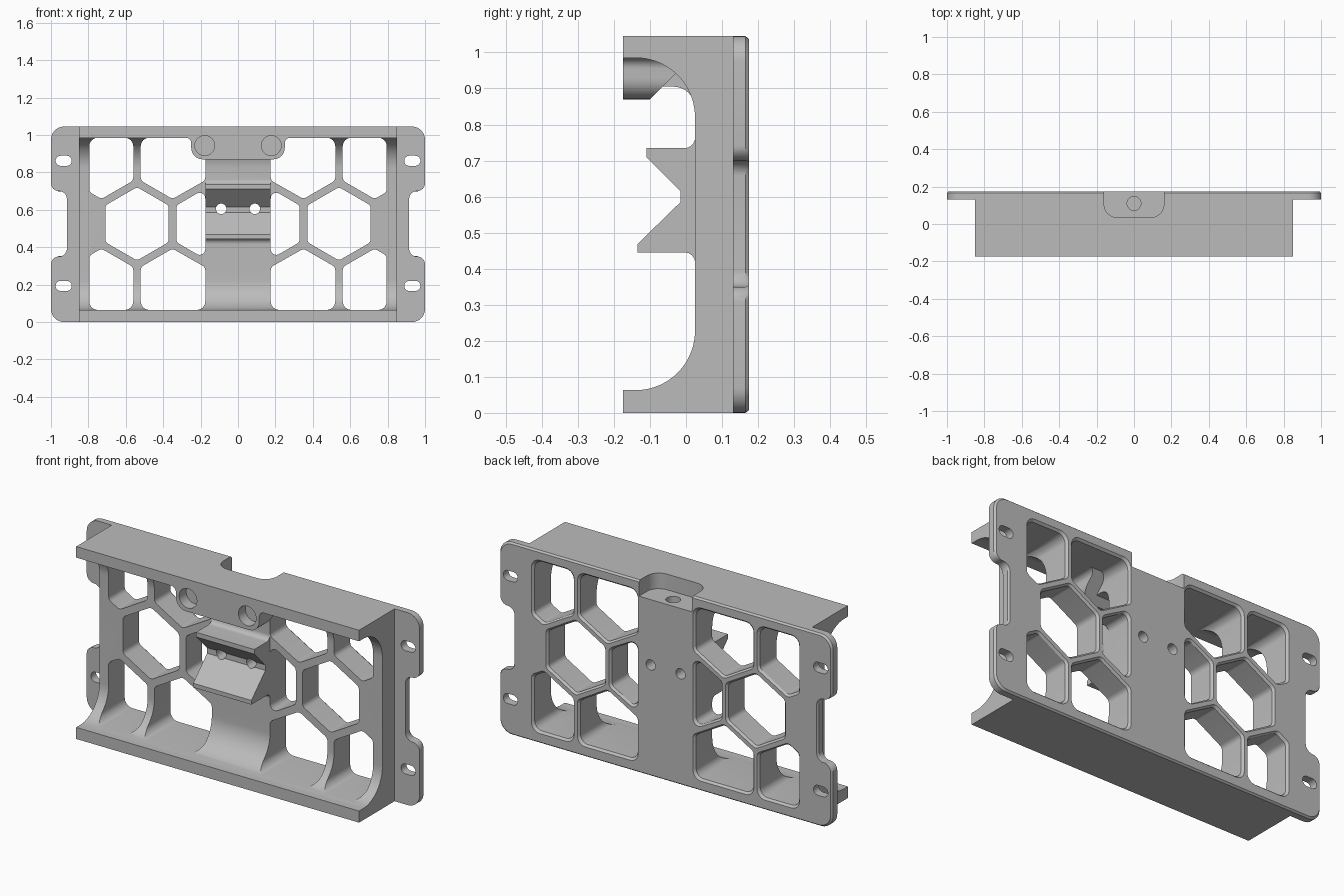
import bpy, bmesh, math
from mathutils import Vector

cube = bpy.data.objects.get("Cube")
if cube:
    bpy.data.objects.remove(cube, do_unlink=True)

grey = bpy.data.materials.new("plain_grey")
grey.use_nodes = True
colour = (0.5, 0.5, 0.5, 1)
grey.diffuse_color = colour
grey.node_tree.nodes["Principled BSDF"].inputs["Base Color"].default_value = colour


def rounded(corners, steps=8):
    """Outline from (u, v, radius) corners, each one filleted."""
    out = []
    for i, c in enumerate(corners):
        p = Vector(c[:2])
        r = c[2] if len(c) > 2 else 0
        if not r:
            out.append(p)
            continue
        a = (Vector(corners[i - 1][:2]) - p).normalized()
        b = (Vector(corners[(i + 1) % len(corners)][:2]) - p).normalized()
        half = a.angle(b) / 2
        centre = p + (a + b).normalized() * r / math.sin(half)
        start = p + a * r / math.tan(half) - centre
        end = p + b * r / math.tan(half) - centre
        sweep = start.angle_signed(end)
        for k in range(steps + 1):
            t = -sweep * k / steps
            out.append(centre + Vector((start.x * math.cos(t) - start.y * math.sin(t),
                                        start.x * math.sin(t) + start.y * math.cos(t))))
    return out


def circle(u, v, r, n=40):
    return [Vector((u + r * math.cos(math.tau * k / n), v + r * math.sin(math.tau * k / n)))
            for k in range(n)]


def box(u0, u1, v0, v1, r):
    return rounded([(u0, v0, r), (u1, v0, r), (u1, v1, r), (u0, v1, r)])


def prism(name, outline, axis, start, end, flare=0, depth=0.01):
    """Extrude an outline along an axis; flare widens or narrows the far rim."""
    lo = Vector((min(p.x for p in outline), min(p.y for p in outline)))
    hi = Vector((max(p.x for p in outline), max(p.y for p in outline)))
    mid, ext = (lo + hi) / 2, (hi - lo) / 2
    rims = [(start, 0), (end, 0)]
    if flare:
        rims = [(start, 0), (end - depth, 0), (end, flare)]
    place = {"x": lambda u, v, w: (w, u, v),
             "y": lambda u, v, w: (u, w, v),
             "z": lambda u, v, w: (u, v, w)}[axis]
    bm = bmesh.new()
    rings = []
    for w, f in rims:
        rings.append([bm.verts.new(place(mid.x + (p.x - mid.x) * (1 + f / ext.x),
                                         mid.y + (p.y - mid.y) * (1 + f / ext.y), w))
                      for p in outline])
    n = len(outline)
    for r0, r1 in zip(rings, rings[1:]):
        for i in range(n):
            j = (i + 1) % n
            bm.faces.new((r0[i], r0[j], r1[j], r1[i]))
    bm.faces.new(rings[0][::-1])
    bm.faces.new(rings[-1])
    bmesh.ops.recalc_face_normals(bm, faces=bm.faces)
    mesh = bpy.data.meshes.new(name)
    bm.to_mesh(mesh)
    bm.free()
    mesh.materials.append(grey)
    obj = bpy.data.objects.new(name, mesh)
    bpy.context.collection.objects.link(obj)
    return obj


def combine(target, tool, operation):
    mod = target.modifiers.new(tool.name, "BOOLEAN")
    mod.object, mod.operation, mod.solver = tool, operation, "EXACT"
    bpy.context.view_layer.objects.active = target
    bpy.ops.object.modifier_apply(modifier=mod.name)
    bpy.data.objects.remove(tool, do_unlink=True)


HEIGHT, BACK, FRONT, WEB = 1.045, 0.175, -0.175, 0.025

# C-shaped channel body
frame = prism("mounting_frame", rounded([
    (FRONT, 0), (0.15, 0), (0.15, HEIGHT), (FRONT, HEIGHT),
    (FRONT, 0.985), (WEB, 0.985, 0.165), (WEB, 0.063, 0.165), (FRONT, 0.063)],
    steps=20), "x", -0.85, 0.85)

# Back flange with four rounded ears
side = [(1, 0, 0.07), (1, 0.35, 0.042), (0.915, 0.35, 0.042),
        (0.915, 0.7, 0.042), (1, 0.7, 0.042), (1, HEIGHT, 0.07)]
flange = rounded(side + [(-x, z, r) for x, z, r in reversed(side)])
combine(frame, prism("flange", flange, "y", 0.13, BACK, -0.008), "UNION")

# Honeycomb openings, mirrored left and right, upper and lower
MID = 0.525
hexagon = [(0.54 + 0.196 * math.sin(k * math.pi / 3),
            MID + 0.196 * math.cos(k * math.pi / 3), 0.03) for k in range(6)]
half_cell = [(0.33, 0.623, 0.03), (0.33, 0.427, 0.03), (0.175, 0.337, 0.03), (0.175, 0.713, 0.03)]
outer_cell = [(0.56, 0.756, 0.03), (0.73, 0.658, 0.03), (0.795, 0.695, 0.03),
              (0.795, 0.985, 0.045), (0.56, 0.985, 0.045)]
inner_cell = [(0.52, 0.756, 0.03), (0.35, 0.658, 0.03), (0.175, 0.757, 0.03),
              (0.175, 0.985, 0.045), (0.52, 0.985, 0.045)]
cells = [hexagon, half_cell]
for cell in (outer_cell, inner_cell):
    cells += [cell, [(x, 2 * MID - z, r) for x, z, r in cell]]
for s in (-1, 1):
    for cell in cells:
        shape = rounded([(s * x, z, r) for x, z, r in cell])
        combine(frame, prism("opening", shape, "y", -0.3, BACK + 0.002, 0.012, 0.014), "DIFFERENCE")
    # Slotted screw holes in the ears
    for z in (0.193, 0.862):
        slot = box(s * 0.932 - 0.043, s * 0.932 + 0.043, z - 0.027, z + 0.027, 0.0265)
        combine(frame, prism("slot", slot, "y", 0, 0.3), "DIFFERENCE")

# V-jaw clip in the middle
jaw = rounded([(0.06, 0.767), (WEB, 0.767), (WEB, 0.735, 0.028), (-0.11, 0.735), (-0.11, 0.71),
               (-0.015, 0.615), (-0.015, 0.585), (-0.135, 0.468), (-0.135, 0.445),
               (WEB, 0.445, 0.028), (WEB, 0.41), (0.06, 0.41)])
combine(frame, prism("clip", jaw, "x", -0.175, 0.175), "UNION")

# Rib behind the upper lip
rib = rounded([(-0.09, 1), (-0.09, 0.905), (WEB, 0.905, 0.06), (WEB, 0.8), (0.1, 0.8), (0.1, 1)])
combine(frame, prism("rib", rib, "x", -0.175, 0.175), "UNION")

# Upper lip with rounded corners and a sloping rear
edge = [(0.29, 1), (0.29, 0.985), (0.25, 0.985, 0.03), (0.25, 0.87, 0.06)]
lip = prism("lip", rounded(edge + [(-c[0], *c[1:]) for c in reversed(edge)]), "y", FRONT, 0.02)
slope = rounded([(-0.11, 0.86), (0.2, 0.86), (0.2, 1.17)])
combine(lip, prism("slope", slope, "x", -0.5, 0.5), "DIFFERENCE")
combine(frame, lip, "UNION")

# Round sockets in the lip, screw holes through the clip
for s in (-1, 1):
    combine(frame, prism("socket", circle(s * 0.178, 0.943, 0.053), "y", -0.3, -0.115), "DIFFERENCE")
    combine(frame, prism("screw_hole", circle(s * 0.09, 0.605, 0.028), "y", -0.3, 0.3), "DIFFERENCE")

# Pocket in the top with a blind hole
pocket = rounded([(-0.16, 0.035, 0.07), (0.16, 0.035, 0.07), (0.16, 0.3), (-0.16, 0.3)])
combine(frame, prism("pocket", pocket, "z", 0.96, 1.2), "DIFFERENCE")
combine(frame, prism("pocket_hole", circle(0, 0.11, 0.037), "z", 0.88, 1.1), "DIFFERENCE")

bpy.ops.object.select_all(action="DESELECT")
frame.select_set(True)
bpy.context.view_layer.objects.active = frame
bpy.ops.object.shade_smooth_by_angle(angle=math.radians(30))
